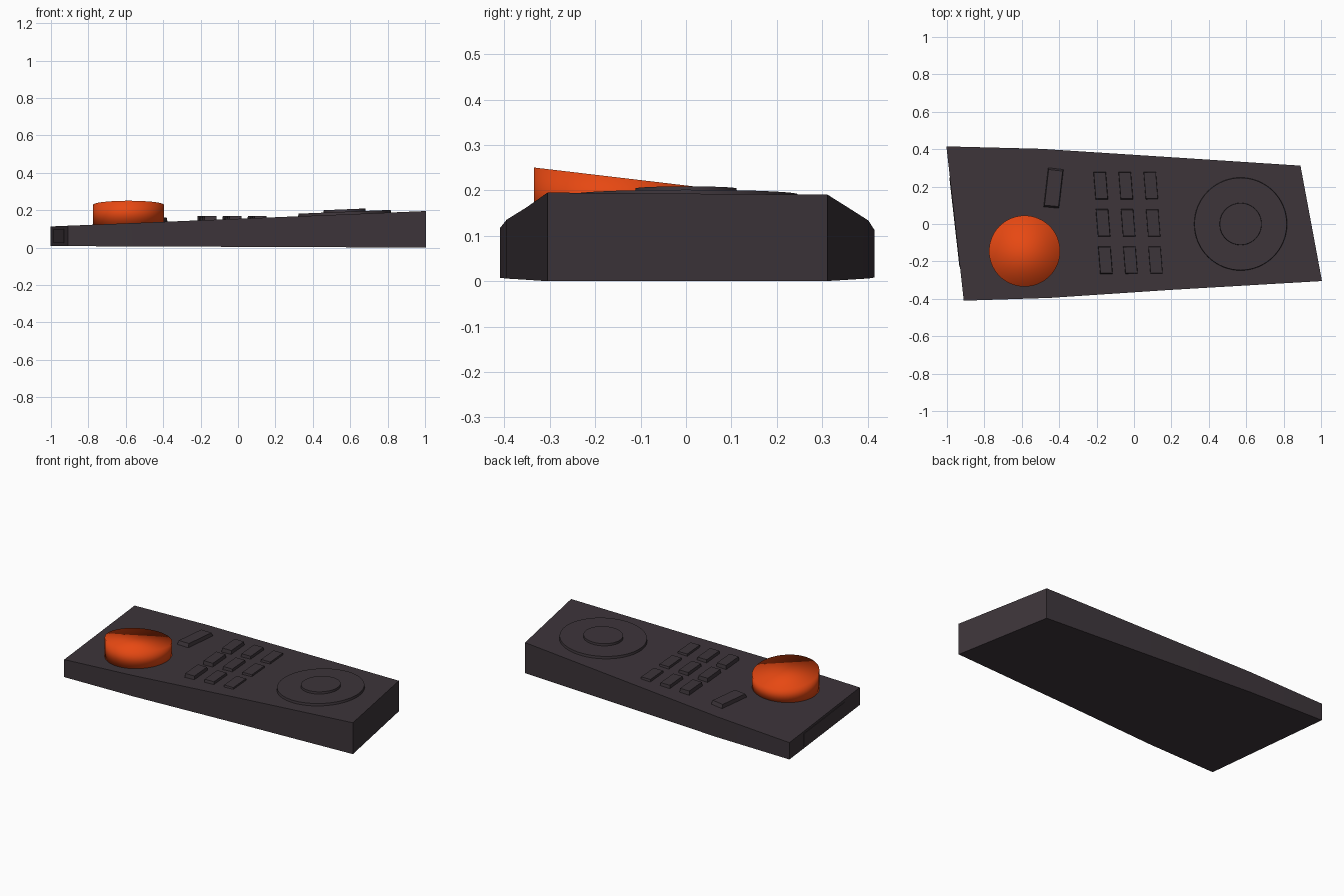
import bpy, bmesh, math
from mathutils import Vector

old = bpy.data.objects.get("Cube")
if old:
    bpy.data.objects.remove(old, do_unlink=True)


def material(name, rgb):
    m = bpy.data.materials.new(name)
    m.use_nodes = True
    m.diffuse_color = (*rgb, 1)
    m.node_tree.nodes["Principled BSDF"].inputs["Base Color"].default_value = (*rgb, 1)
    return m


charcoal = material("charcoal plastic", (0.046, 0.035, 0.042))
orange = material("orange plastic", (0.8, 0.065, 0.006))


def deck(x, y=0):
    """Height of the sloping top face."""
    return 0.154 + 0.041 * x


def sole(x, y):
    """Height of the slightly tilted underside."""
    return 0.004 * (1 - x)


def prism(name, outline, top, bottom, mat, taper=1.0, corner=0, smooth=None):
    """Extrude an outline between two height functions, narrowing at the top."""
    bm = bmesh.new()
    cx = sum(p[0] for p in outline) / len(outline)
    cy = sum(p[1] for p in outline) / len(outline)
    low = [bm.verts.new((x, y, bottom(x, y))) for x, y in outline]
    high = []
    for x, y in outline:
        x, y = cx + (x - cx) * taper, cy + (y - cy) * taper
        high.append(bm.verts.new((x, y, top(x, y))))
    bm.faces.new(low[::-1])
    bm.faces.new(high)
    n = len(outline)
    for i in range(n):
        j = (i + 1) % n
        bm.faces.new((low[i], low[j], high[j], high[i]))
    if corner:
        rims = [e for e in bm.edges if e.verts[0] in low and e.verts[1] in high
                or e.verts[1] in low and e.verts[0] in high]
        sharp = [e for e in rims if e.calc_face_angle() > 0.5]
        bmesh.ops.bevel(bm, geom=sharp, offset=corner, segments=4,
                        profile=0.5, affect='EDGES')
    bmesh.ops.recalc_face_normals(bm, faces=bm.faces)
    mesh = bpy.data.meshes.new(name)
    bm.to_mesh(mesh)
    bm.free()
    mesh.materials.append(mat)
    obj = bpy.data.objects.new(name, mesh)
    bpy.context.collection.objects.link(obj)
    if smooth is not None:
        bpy.ops.object.select_all(action='DESELECT')
        obj.select_set(True)
        bpy.context.view_layer.objects.active = obj
        if smooth >= math.pi:
            bpy.ops.object.shade_smooth()
        else:
            bpy.ops.object.shade_smooth_by_angle(angle=smooth)
    return obj


def circle(cx, cy, r, n=64):
    return [(cx + r * math.cos(2 * math.pi * i / n),
             cy + r * math.sin(2 * math.pi * i / n)) for i in range(n)]


def raised(h):
    return lambda x, y: deck(x) + h


# Wedge-shaped body with a skewed outline
prism("body", [(-0.91, -0.41), (-0.45, -0.395), (0.2, -0.352), (1.005, -0.305),
               (0.89, 0.312), (0.2, 0.357), (-0.5, 0.402), (-1.003, 0.415)],
      deck, sole, charcoal, corner=0.03, smooth=math.radians(30))

# Thin window plate on the narrow end
a, b = Vector((-1.003, 0.415)), Vector((-0.91, -0.41))
side = (b - a).normalized()
out = Vector((side.y, -side.x)) * 0.003
p, q = a.lerp(b, 0.2), a.lerp(b, 0.78)
prism("end_window", [p + out, p - out, q - out, q + out],
      lambda x, y: 0.1, lambda x, y: 0.025, charcoal)

# Round dial with a slanted top
prism("dial", circle(-0.585, -0.145, 0.19),
      lambda x, y: 0.228 - 0.118 * (y + 0.145), raised(-0.01), orange, smooth=math.pi)

# Navigation ring and centre button
for name, r, low, high in (("navigation_ring", 0.25, -0.01, 0.014),
                           ("centre_button", 0.113, 0.01, 0.027)):
    prism(name, circle(0.57, 0, r), raised(high), raised(low), charcoal,
          taper=0.985, smooth=math.radians(30))

# Three by three keypad of skewed keys with level tops
for row in range(3):
    for col in range(3):
        x = -0.178 + 0.134 * col + 0.0125 * row
        y = 0.205 - 0.199 * row
        prism(f"key_{row + 1}_{col + 1}",
              [(x + 0.006 - 0.034, y - 0.075), (x + 0.006 + 0.034, y - 0.075),
               (x - 0.006 + 0.034, y + 0.075), (x - 0.006 - 0.034, y + 0.075)],
              lambda x, y: 0.17, raised(-0.01), charcoal, taper=0.93)

# Single larger key beside the dial
prism("mode_key", [(-0.485, 0.088), (-0.4, 0.08), (-0.375, 0.295), (-0.46, 0.305)],
      raised(0.022), raised(-0.01), charcoal, taper=0.88)
